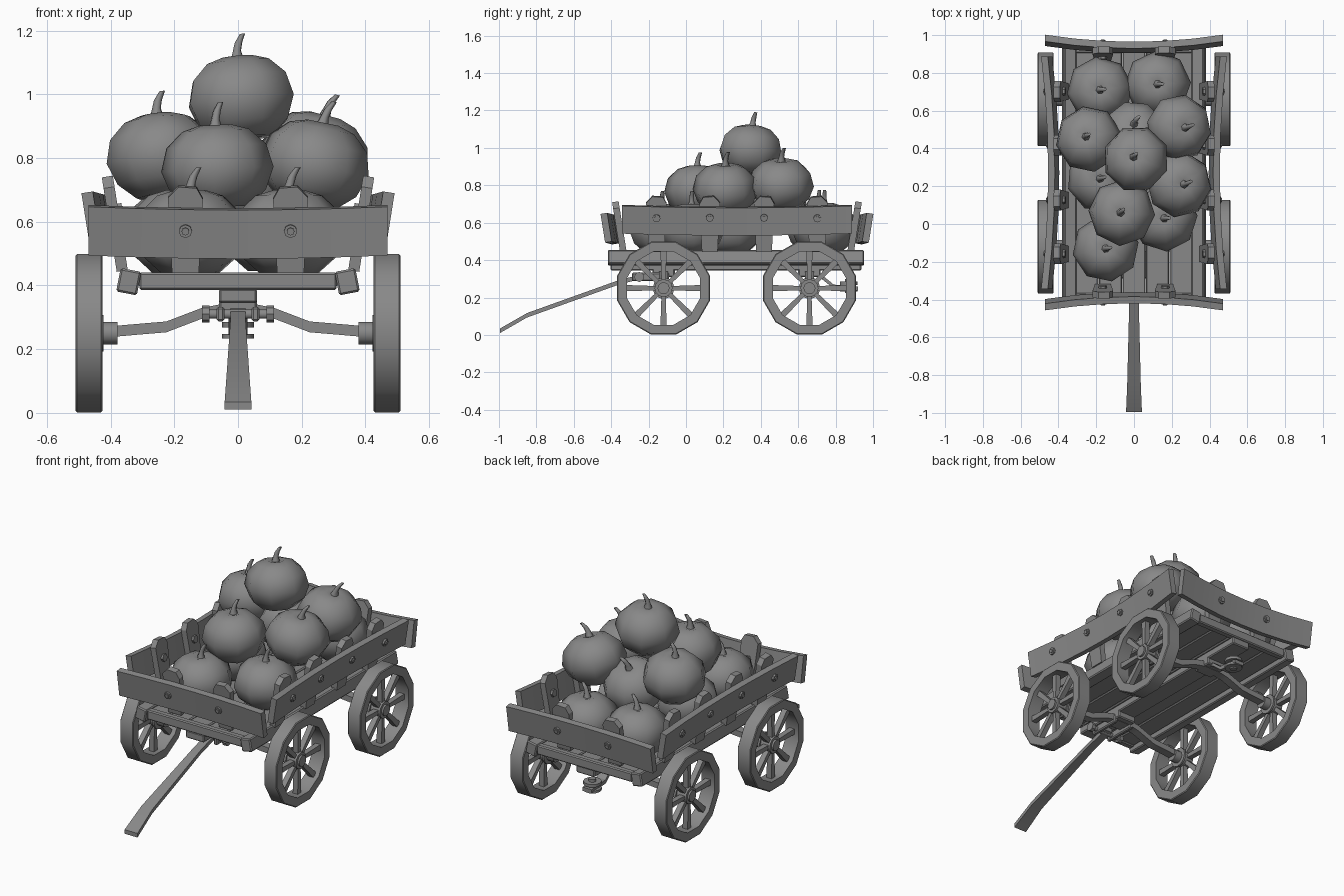
import bpy, bmesh, math, random
from math import sin, cos, pi, radians
from mathutils import Matrix, Vector

random.seed(4)
cube = bpy.data.objects.get("Cube")
if cube:
    bpy.data.objects.remove(cube)

GREY = (0.25, 0.25, 0.25, 1)
mat = bpy.data.materials.new("plain grey")
mat.use_nodes = True
mat.diffuse_color = GREY
mat.node_tree.nodes["Principled BSDF"].inputs["Base Color"].default_value = GREY


def finish(name, bm, smooth=30, matrix=None):
    """Turn a bmesh into a shaded, coloured object."""
    if matrix:
        bm.transform(matrix)
    bmesh.ops.recalc_face_normals(bm, faces=bm.faces)
    me = bpy.data.meshes.new(name)
    bm.to_mesh(me)
    bm.free()
    me.materials.append(mat)
    ob = bpy.data.objects.new(name, me)
    bpy.context.collection.objects.link(ob)
    bpy.ops.object.select_all(action='DESELECT')
    ob.select_set(True)
    bpy.context.view_layer.objects.active = ob
    bpy.ops.object.shade_smooth_by_angle(angle=radians(smooth))
    return ob


def add_loft(bm, rings, closed=False):
    """Skin equal-sized rings of points; cap the ends unless closed."""
    vs = [[bm.verts.new(p) for p in r] for r in rings]
    n = len(vs[0])
    for i in range(len(vs) if closed else len(vs) - 1):
        a, b = vs[i], vs[(i + 1) % len(vs)]
        for k in range(n):
            bm.faces.new((a[k], a[(k + 1) % n], b[(k + 1) % n], b[k]))
    if not closed:
        bm.faces.new(vs[0])
        bm.faces.new(vs[-1])


def loft(name, rings, matrix=None, smooth=30):
    bm = bmesh.new()
    add_loft(bm, rings)
    return finish(name, bm, smooth, matrix)


def box(name, size, loc, rot=(0, 0, 0), bevel=0.006):
    bm = bmesh.new()
    bmesh.ops.create_cube(bm, size=1)
    bm.transform(Matrix.Diagonal((*size, 1)))
    if bevel:
        bmesh.ops.bevel(bm, geom=bm.edges[:], offset=bevel, segments=1, affect='EDGES')
    m = Matrix.Translation(loc)
    for a, ax in zip(rot, 'XYZ'):
        m = m @ Matrix.Rotation(a, 4, ax)
    return finish(name, bm, matrix=m)


def rod(name, start, end, radius, sides=10):
    d = Vector(end) - Vector(start)
    m = Matrix.Translation(start) @ d.to_track_quat('Z', 'Y').to_matrix().to_4x4()
    ring = lambda z: [(radius * cos(2 * pi * k / sides), radius * sin(2 * pi * k / sides), z)
                      for k in range(sides)]
    return loft(name, [ring(0), ring(d.length)], m, 40)


# Wagon bed: planks, tilted side beams, cross beams and centre beam
for i in range(5):
    box("floor_plank", (0.122, 1.33 - 0.02 * (i % 2), 0.04), (-0.25 + i * 0.125, 0.27, 0.413))
for s, side in ((-1, "right"), (1, "left")):
    box(side + "_side_beam", (0.066, 1.37, 0.075), (s * 0.343, 0.267, 0.412), (0, s * radians(-11), 0))
for y, end in ((-0.385, "front"), (0.925, "back")):
    box(end + "_cross_beam", (0.62, 0.04, 0.055), (0, y, 0.413))
box("centre_beam", (0.12, 1.34, 0.045), (0, 0.267, 0.367))


# Walls: local x runs along the board, -y points outward
def bowed_board(name, length, height, matrix):
    rings = []
    for i in range(7):
        t = i / 3 - 1
        out, lift = -0.035 * t * t, 0.016 * t * t
        h = height / 2
        rings.append([(t * length / 2, y + out, z + lift)
                      for y, z in ((-0.018, -h), (0.018, -h), (0.018, h), (-0.018, h))])
    loft(name, rings, matrix)


def stake(name, x, matrix, low, high, flip):
    profile = [(-0.042, low), (0.042, low), (0.055, high - 0.035),
               (0.022, high), (-0.035, high - 0.004), (-0.055, high - 0.04)]
    rings = [[(x + flip * px, y, pz) for px, pz in profile] for y in (0.018, 0.053)]
    loft(name, rings, matrix)


def wall(name, loc, turn, tilt, length, height, xs, low, high, bolt):
    m = Matrix.Translation(loc) @ Matrix.Rotation(turn, 4, 'Z') @ Matrix.Rotation(tilt, 4, 'X')
    bowed_board(name + "_board", length, height, m)
    for i, x in enumerate(xs):
        stake(name + "_stake", x, m, low, high, 1 if i % 2 else -1)
        out = -0.035 * (x / (length / 2)) ** 2
        rod(name + "_bolt", m @ Vector((x, out, bolt)), m @ Vector((x, out - 0.028, bolt)), 0.021, 8)
        rod(name + "_bolt_tip", m @ Vector((x, out, bolt)), m @ Vector((x, out - 0.034, bolt)), 0.012, 8)
        rod(name + "_bolt_nut", m @ Vector((x, 0.04, bolt)), m @ Vector((x, 0.066, bolt)), 0.022, 6)


lean = radians(9)
wall("front", (0, -0.39, 0.563), 0, lean, 0.94, 0.155, (-0.165, 0.165), -0.13, 0.145, 0.012)
wall("back", (0, 0.935, 0.563), pi, lean, 0.94, 0.155, (-0.165, 0.165), -0.13, 0.145, 0.012)
side_xs = (-0.43, -0.145, 0.145, 0.43)
wall("left", (0.425, 0.272, 0.608), pi / 2, lean, 1.23, 0.15, side_xs, -0.17, 0.13, 0.022)
wall("right", (-0.425, 0.272, 0.608), -pi / 2, lean, 1.23, 0.15, side_xs, -0.17, 0.13, 0.022)


# Wheels: twelve-sided rim, eight tapered spokes and a stepped hub
def wheel(name, s, y):
    bm = bmesh.new()
    rings = []
    for k in range(12):
        a = 2 * pi * (k + 0.5) / 12
        rings.append([(x, r * cos(a), r * sin(a)) for x, r in
                      ((-0.042, 0.203), (-0.042, 0.252), (-0.038, 0.257),
                       (0.038, 0.257), (0.042, 0.252), (0.042, 0.203))])
    add_loft(bm, rings, closed=True)
    finish(name + "_rim", bm, 35, Matrix.Translation((s * 0.468, y, 0.25)))
    for k in range(8):
        m = Matrix.Translation((s * 0.468, y, 0.25)) @ Matrix.Rotation(k * pi / 4, 4, 'X')
        loft(name + "_spoke", [[(-0.016, -w, z), (0.016, -w, z), (0.016, w, z), (-0.016, w, z)]
                               for w, z in ((0.011, 0.03), (0.017, 0.21))], m)
    for part, x0, x1, r in (("hub", 0.432, 0.495, 0.048), ("hub_cap", 0.49, 0.506, 0.032),
                            ("hub_plate", 0.422, 0.434, 0.058), ("axle_collar", 0.378, 0.425, 0.036)):
        rod(name + "_" + part, (s * x0, y, 0.25), (s * x1, y, 0.25), r, 12)


for y, end in ((-0.12, "front"), (0.66, "back")):
    for s, side in ((-1, "right"), (1, "left")):
        wheel(end + "_" + side + "_wheel", s, y)
    # Arched axle carried under the centre beam
    half = [(0.4, 0.255), (0.32, 0.262), (0.225, 0.27), (0.115, 0.312), (0.05, 0.325)]
    path = [(-x, z) for x, z in half] + half[::-1]
    loft(end + "_axle", [[(x, y + dy, z + dz) for dy, dz in
                          ((-0.025, -0.017), (0.025, -0.017), (0.025, 0.017), (-0.025, 0.017))]
                         for x, z in path])
    box(end + "_axle_block", (0.12, 0.12, 0.05), (0, y, 0.335))

# Front hitch and pulling tongue
for s in (-1, 1):
    box("tongue_lug", (0.025, 0.2, 0.045), (s * 0.055, -0.19, 0.31))
rod("tongue_pin", (-0.1, -0.25, 0.31), (0.1, -0.25, 0.31), 0.015)
for s in (-1, 1):
    rod("tongue_pin_head", (s * 0.09, -0.25, 0.31), (s * 0.113, -0.25, 0.31), 0.027, 8)
loft("tongue", [[(-w, y, z - 0.012), (w, y, z - 0.012), (w, y, z + 0.012), (-w, y, z + 0.012)]
                for w, y, z in ((0.024, -0.22, 0.318), (0.024, -0.37, 0.277),
                                (0.036, -0.85, 0.105), (0.042, -0.995, 0.022))])

# Rear hitch bar with upright pin
loft("rear_hitch_bar", [[(-0.03, y, z - 0.011), (0.03, y, z - 0.011), (0.03, y, z + 0.011), (-0.03, y, z + 0.011)]
                        for y, z in ((0.66, 0.33), (0.72, 0.315), (0.79, 0.258), (0.92, 0.248))])
rod("rear_hitch_pin", (0, 0.87, 0.225), (0, 0.87, 0.3), 0.02)
rod("rear_hitch_flange", (0, 0.87, 0.233), (0, 0.87, 0.247), 0.05)
rod("rear_hitch_head", (0, 0.87, 0.268), (0, 0.87, 0.285), 0.05)


# Gourds: eight-sided smooth lathes with bent stems
def gourd(x, y, z, lean_x=0.0, lean_y=0.0):
    turn = random.uniform(0, pi / 4)
    m = (Matrix.Translation((x, y, z)) @ Matrix.Rotation(lean_x, 4, 'X')
         @ Matrix.Rotation(lean_y, 4, 'Y') @ Matrix.Rotation(turn, 4, 'Z'))
    profile = [(0.03, -0.122), (0.095, -0.124), (0.15, -0.075), (0.177, -0.005),
               (0.157, 0.068), (0.105, 0.117), (0.05, 0.134), (0.02, 0.126)]
    loft("pumpkin", [[(r * cos(k * pi / 4), r * sin(k * pi / 4), h) for k in range(8)]
                     for r, h in profile], m, 80)
    stem = [(0.024, 0, 0.12), (0.014, 0.002, 0.152), (0.013, 0.01, 0.178), (0.009, 0.027, 0.205)]
    loft("pumpkin_stem", [[(d + r * cos(k * pi / 3), r * sin(k * pi / 3), h) for k in range(6)]
                          for r, d, h in stem], m, 80)


for spot in ((-0.15, -0.13, 0.565), (0.16, 0.03, 0.565), (-0.18, 0.24, 0.565),
             (-0.18, 0.71, 0.57), (0.125, 0.74, 0.57), (0.0, 0.48, 0.70, -0.4, 0),
             (-0.065, 0.06, 0.77, 0, -0.05), (0.24, 0.21, 0.78, 0, 0.2),
             (0.24, 0.51, 0.805, 0, 0.25), (-0.24, 0.45, 0.805, -0.1, -0.12),
             (0.01, 0.345, 0.985, -0.08, -0.1)):
    gourd(*spot)
